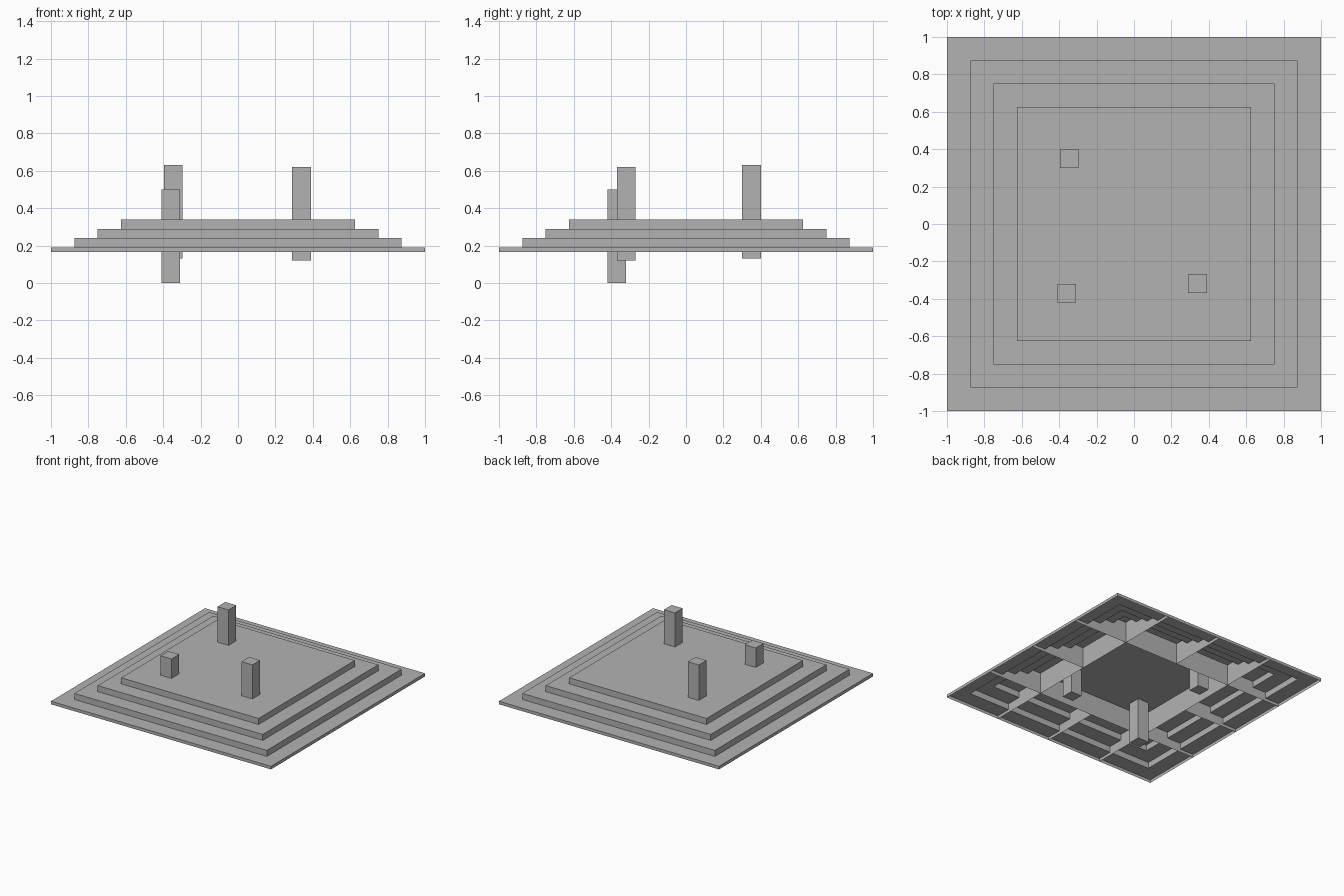
import bpy, bmesh

if "Cube" in bpy.data.objects:
    bpy.data.objects.remove(bpy.data.objects["Cube"])

grey = bpy.data.materials.new("stone_grey")
grey.diffuse_color = (0.45, 0.45, 0.45, 1)
grey.use_nodes = True
grey.node_tree.nodes["Principled BSDF"].inputs["Base Color"].default_value = grey.diffuse_color

BASE = 0.165                                   # underside of the platform
STEPS = [(1.0, 0.19), (0.875, 0.24), (0.75, 0.29), (0.625, 0.34)]  # half width, top
RING = 0.5                                     # half width of the inner support ring


def finish(bm, name):
    mesh = bpy.data.meshes.new(name)
    bm.to_mesh(mesh)
    bm.free()
    mesh.materials.append(grey)
    obj = bpy.data.objects.new(name, mesh)
    bpy.context.collection.objects.link(obj)
    return obj


def square(bm, r, z):
    return [bm.verts.new((x * r, y * r, z))
            for x, y in ((-1, -1), (1, -1), (1, 1), (-1, 1))]


# Stepped platform: hollow shell of risers and treads, open below
bm = bmesh.new()
low = square(bm, STEPS[0][0], BASE)
z_prev = BASE
for r, z in STEPS:
    if z_prev != BASE:                         # tread running in to this step
        inner = square(bm, r, z_prev)
        for i in range(4):
            j = (i + 1) % 4
            bm.faces.new((low[i], low[j], inner[j], inner[i]))
        low = inner
    top = square(bm, r, z)                     # riser
    for i in range(4):
        j = (i + 1) % 4
        bm.faces.new((low[i], low[j], top[j], top[i]))
    low, z_prev = top, z
bm.faces.new(low)
finish(bm, "stepped_platform")


# Thin upright sheet under the platform between two plan points
def sheet(bm, a, b, top):
    bm.faces.new([bm.verts.new(p) for p in
                  ((*a, BASE), (*b, BASE), (*b, top), (*a, top))])


# Square support ring around the open middle
bm = bmesh.new()
corners = [(-RING, -RING), (RING, -RING), (RING, RING), (-RING, RING)]
for i in range(4):
    sheet(bm, corners[i], corners[(i + 1) % 4], STEPS[-1][1])
finish(bm, "inner_support_ring")

# Stepped ribs from the ring out to the rim, three on each side
bm = bmesh.new()
inner_edges = [r for r, z in STEPS[1:]] + [RING]
for side in (-1, 1):
    for c in (-RING, 0, RING):
        for (r, z), r_in in zip(STEPS, inner_edges):
            sheet(bm, (c, side * r_in), (c, side * r), z)
            sheet(bm, (side * r_in, c), (side * r, c), z)
finish(bm, "support_ribs")

# Three square posts standing through the platform
for name, x, y, z in (("front_left_post", -0.36, -0.37, 0.0),
                      ("back_left_post", -0.346, 0.35, 0.132),
                      ("front_right_post", 0.34, -0.32, 0.12)):
    bm = bmesh.new()
    bmesh.ops.create_cube(bm, size=1)
    bmesh.ops.scale(bm, vec=(0.1, 0.1, 0.5), verts=bm.verts)
    bmesh.ops.translate(bm, vec=(x, y, z + 0.25), verts=bm.verts)
    finish(bm, name)
